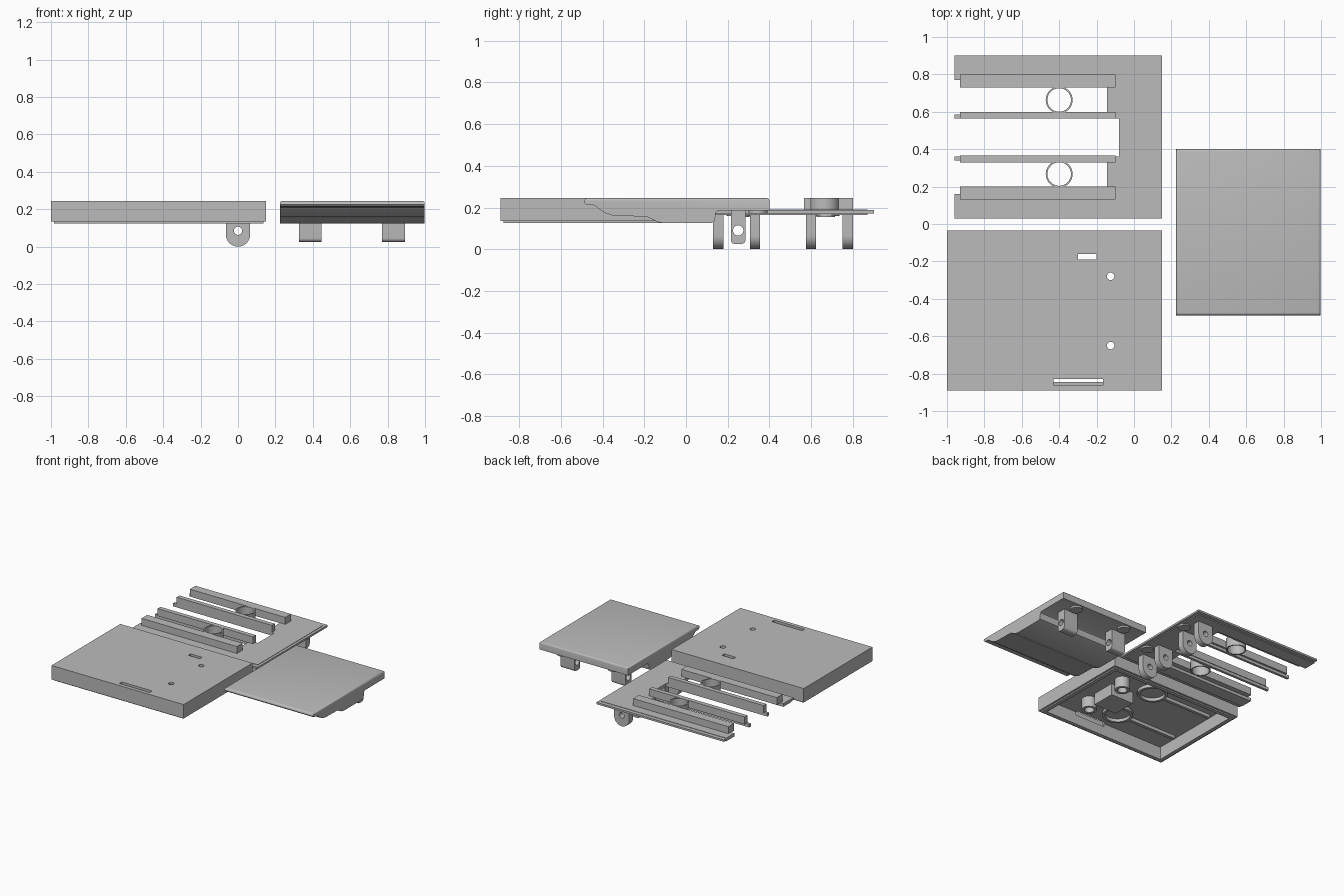
import bpy, bmesh, math
from mathutils import Matrix, Vector

if "Cube" in bpy.data.objects:
    bpy.data.objects.remove(bpy.data.objects["Cube"], do_unlink=True)

grey = bpy.data.materials.new("plastic_grey")
grey.use_nodes = True
grey.diffuse_color = (0.5, 0.5, 0.5, 1)
grey.node_tree.nodes["Principled BSDF"].inputs["Base Color"].default_value = (0.5, 0.5, 0.5, 1)


def make(name, bm):
    bmesh.ops.recalc_face_normals(bm, faces=bm.faces)
    mesh = bpy.data.meshes.new(name)
    bm.to_mesh(mesh)
    bm.free()
    mesh.materials.append(grey)
    ob = bpy.data.objects.new(name, mesh)
    bpy.context.scene.collection.objects.link(ob)
    return ob


def activate(ob):
    bpy.ops.object.select_all(action="DESELECT")
    ob.select_set(True)
    bpy.context.view_layer.objects.active = ob


def smooth(ob):
    activate(ob)
    bpy.ops.object.shade_smooth_by_angle(angle=math.radians(35))
    return ob


def box(name, x, y, z):
    bm = bmesh.new()
    bmesh.ops.create_cube(bm, size=1)
    lo, hi = Vector((x[0], y[0], z[0])), Vector((x[1], y[1], z[1]))
    for v in bm.verts:
        v.co = (lo + hi) / 2 + v.co * (hi - lo)
    return make(name, bm)


def prism(name, outline, axis, start, end):
    """Extrude a 2D outline along an axis: x uses (y, z), y uses (x, z), z uses (x, y)."""
    place = {"x": lambda a, b: (start, a, b), "y": lambda a, b: (a, start, b),
             "z": lambda a, b: (a, b, start)}[axis]
    bm = bmesh.new()
    face = bm.faces.new([bm.verts.new(place(a, b)) for a, b in outline])
    out = bmesh.ops.extrude_face_region(bm, geom=[face])
    move = Vector([(end - start) * (axis == k) for k in "xyz"])
    bmesh.ops.translate(bm, vec=move, verts=[g for g in out["geom"] if isinstance(g, bmesh.types.BMVert)])
    return make(name, bm)


def arc(cx, cy, r, a0=0, a1=360, n=32):
    count = n if a1 - a0 == 360 else n + 1
    angles = [math.radians(a0 + (a1 - a0) * i / n) for i in range(count)]
    return [(cx + r * math.cos(a), cy + r * math.sin(a)) for a in angles]


def cut(ob, cutters):
    for c in cutters:
        c.hide_render = True
        mod = ob.modifiers.new("cut", "BOOLEAN")
        mod.operation, mod.solver, mod.object = "DIFFERENCE", "EXACT", c
        activate(ob)
        bpy.ops.object.modifier_apply(modifier=mod.name)
        bpy.data.objects.remove(c, do_unlink=True)
    return ob


def bevel(ob, width, segments, test):
    bm = bmesh.new()
    bm.from_mesh(ob.data)
    edges = [e for e in bm.edges if all(test(v.co) for v in e.verts)]
    bmesh.ops.bevel(bm, geom=edges, offset=width, segments=segments, profile=0.5, affect="EDGES")
    bm.to_mesh(ob.data)
    bm.free()


def tube(name, x, y, outer, inner, z0, z1):
    ob = prism(name, arc(x, y, outer), "z", z0, z1)
    return smooth(cut(ob, [prism("bore", arc(x, y, inner), "z", z0 - .01, z1 + .01)]))


# Front cover: open-bottomed tray with a stepped rim
cover = box("cover_shell", (-1, .15), (-.89, -.035), (.135, .245))
cut(cover, [box("hollow", (-.955, .105), (-.845, -.08), (.1, .225)),
            box("small_slot", (-.3, -.2), (-.19, -.16), (.2, .3)),
            box("long_slot", (-.43, -.165), (-.86, -.83), (.2, .3)),
            prism("hole", arc(-.125, -.28, .02), "z", .2, .3),
            prism("hole", arc(-.125, -.65, .02), "z", .2, .3)])
lip = box("cover_lip", (-.985, .135), (-.875, -.05), (.125, .135))
cut(lip, [box("hollow", (-.955, .105), (-.845, -.08), (.1, .2))])

# Fittings on the inside of the cover
box("cover_block", (-.3, -.1), (-.56, -.37), (.135, .225))
for side, boss_y, ring_y in (("left", -.28, -.27), ("right", -.65, -.66)):
    tube("cover_boss_" + side, -.125, boss_y, .055, .035, .14, .225)
    tube("cover_ring_" + side, -.4, ring_y, .11, .09, .2, .225)
    box("cover_rib_" + side, (-.93, -.505), (ring_y - .012, ring_y + .012), (.2, .225))

# Slotted tray: plate with arms and a raised inner deck
plate = box("tray_plate", (-.96, .15), (.03, .9), (.172, .187))
deck = box("tray_deck", (-.96, .13), (.06, .87), (.165, .19))
for part in (plate, deck):
    cut(part, [box("middle_gap", (-1.1, -.08), (.36, .565), (.1, .3)),
               box("gap", (-1.1, -.145), (.16, .34), (.1, .3)),
               box("gap", (-1.1, -.145), (.585, .77), (.1, .3))])

MID = .465
for name, s in (("front", -1), ("back", 1)):
    def span(a, b):
        return tuple(sorted((MID + s * a, MID + s * b)))
    box("tray_rail_" + name, (-.93, -.1), span(.265, .335), (.187, .245))
    box("tray_rib_" + name, (-.93, -.1), span(.1, .135), (.187, .245))
    tube("tray_ring_" + name, -.4, MID + s * .198, .072, .063, .16, .245)
    smooth(prism("tray_pad_" + name, arc(.09, MID + s * .205, .045), "z", .155, .167))
    # Rounded hinge lugs with a pin hole
    for k, (a, b) in enumerate(((.11, .158), (.285, .335))):
        y0, y1 = span(a, b)
        lug = prism("tray_lug_%s_%d" % (name, k), [(.065, .17), (-.065, .17)]
                    + arc(0, .065, .065, 180, 360, 20), "y", y0, y1)
        smooth(cut(lug, [prism("pin", arc(0, .085, .022), "y", y0 - .02, y1 + .02)]))

# Contoured lid: side profile extruded across its width
profile = [(-.485, .245), (-.49, .225), (-.48, .215), (-.435, .21), (-.42, .195), (-.39, .175),
           (-.345, .16), (-.19, .157), (-.165, .145), (-.14, .132), (-.11, .125), (.12, .125),
           (.135, .132), (.14, .15), (.143, .178), (.155, .186), (.4, .186), (.4, .245)]
lid = prism("lid", profile, "x", .225, .997)
bevel(lid, .012, 3, lambda co: co.z > .24)
smooth(lid)

# Lid hinge blocks and pads
for name, x0 in (("inner", .325), ("outer", .77)):
    outline = ([(.285, .19), (.215, .19)] + arc(.235, .045, .02, 180, 270, 6)
               + arc(.265, .045, .02, 270, 360, 6))
    block = prism("lid_hinge_" + name, outline, "x", x0, x0 + .122)
    smooth(cut(block, [prism("pin", arc(.25, .09, .025), "x", x0 - .05, x0 + .2)]))
    smooth(prism("lid_pad_" + name, arc(x0 + .06, .345, .045), "z", .172, .188))
